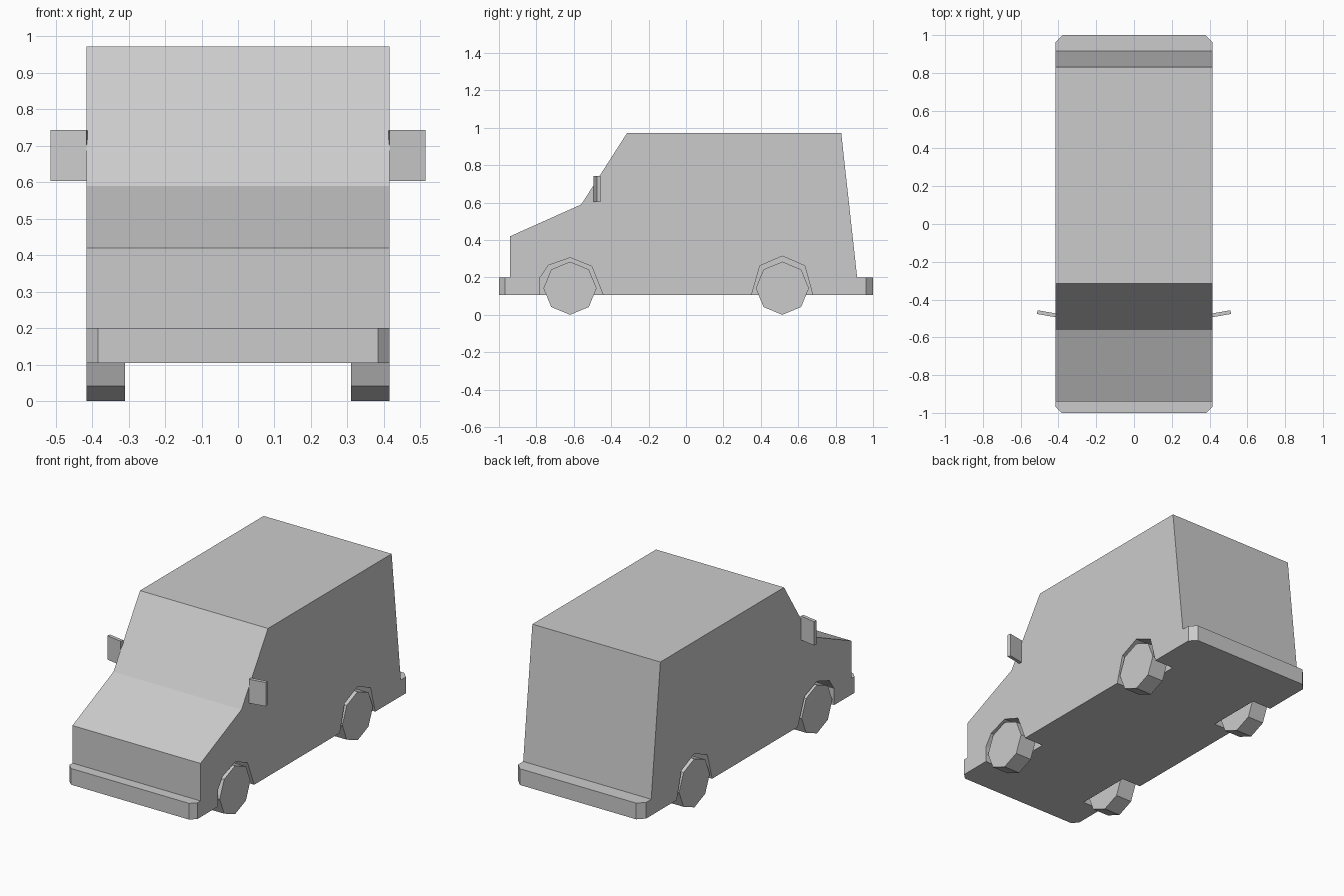
import bpy, bmesh, math
from mathutils import Matrix, Vector

cube = bpy.data.objects.get("Cube")
if cube:
    bpy.data.objects.remove(cube, do_unlink=True)

GREY = (0.6, 0.6, 0.6, 1)
grey = bpy.data.materials.new("plain grey")
grey.use_nodes = True
grey.diffuse_color = GREY
grey.node_tree.nodes["Principled BSDF"].inputs["Base Color"].default_value = GREY

HALF = 0.415    # half width of the body
FLOOR = 0.105   # underside height


def make_object(name, bm):
    bmesh.ops.recalc_face_normals(bm, faces=bm.faces)
    mesh = bpy.data.meshes.new(name)
    bm.to_mesh(mesh)
    bm.free()
    mesh.materials.append(grey)
    obj = bpy.data.objects.new(name, mesh)
    bpy.context.collection.objects.link(obj)
    return obj


def side_prism(profile, x0, x1):
    """Extrude a (y, z) side profile across the width."""
    bm = bmesh.new()
    face = bm.faces.new([bm.verts.new((x0, y, z)) for y, z in profile])
    out = bmesh.ops.extrude_face_region(bm, geom=[face])
    verts = [g for g in out["geom"] if isinstance(g, bmesh.types.BMVert)]
    bmesh.ops.translate(bm, verts=verts, vec=(x1 - x0, 0, 0))
    return bm


# Body shell with both bumpers in one side profile
body_profile = [(-1, FLOOR), (-1, 0.2), (-0.94, 0.2), (-0.94, 0.42),
                (-0.56, 0.59), (-0.315, 0.972), (0.83, 0.972),
                (0.915, 0.2), (1, 0.2), (1, FLOOR)]
bm = side_prism(body_profile, -HALF, HALF)

# Chamfer the upright bumper corners
for end, size in ((-1, 0.032), (1, 0.038)):
    corners = [e for e in bm.edges
               if all(abs(v.co.y - end) < 1e-4 for v in e.verts)
               and abs(e.verts[0].co.x - e.verts[1].co.x) < 1e-4]
    bmesh.ops.bevel(bm, geom=corners, offset=size, segments=1, affect='EDGES')
body = make_object("body", bm)

# Wheel arches cut into each side
arches = {
    "front": [(-0.78, 0.0), (-0.78, 0.2), (-0.735, 0.265), (-0.62, 0.305),
              (-0.505, 0.26), (-0.443, FLOOR), (-0.443, 0.0)],
    "rear": [(0.35, 0.0), (0.35, FLOOR), (0.395, 0.262), (0.515, 0.314),
             (0.635, 0.262), (0.678, FLOOR), (0.678, 0.0)],
}
for end, profile in arches.items():
    for side, sign in (("left", 1), ("right", -1)):
        cutter = make_object(f"{end}_{side}_arch_cutter",
                             side_prism(profile, sign * 0.29, sign * 0.6))
        cutter.hide_render = True
        mod = body.modifiers.new(f"{end}_{side}_arch", 'BOOLEAN')
        mod.operation = 'DIFFERENCE'
        mod.solver = 'EXACT'
        mod.object = cutter

# Apply the cuts and drop the cutters
bpy.context.view_layer.update()
cut_mesh = bpy.data.meshes.new_from_object(
    body.evaluated_get(bpy.context.evaluated_depsgraph_get()))
body.modifiers.clear()
body.data = cut_mesh
for obj in [o for o in bpy.data.objects if o.name.endswith("arch_cutter")]:
    bpy.data.objects.remove(obj, do_unlink=True)

# Eight-sided wheels standing on a corner
RADIUS = 0.142
for end, y in (("front", -0.62), ("rear", 0.515)):
    ring = [(y + RADIUS * math.sin(i * math.pi / 4),
             RADIUS - RADIUS * math.cos(i * math.pi / 4)) for i in range(8)]
    for side, sign in (("left", 1), ("right", -1)):
        make_object(f"{end}_{side}_wheel",
                    side_prism(ring, sign * 0.31, sign * HALF))

# Door mirrors, swept slightly back
for side, sign in (("left", 1), ("right", -1)):
    bm = bmesh.new()
    bmesh.ops.create_cube(bm, size=1)
    bmesh.ops.scale(bm, verts=bm.verts, vec=(0.1, 0.02, 0.14))
    bmesh.ops.rotate(bm, verts=bm.verts, cent=Vector(),
                     matrix=Matrix.Rotation(sign * math.radians(10), 3, 'Z'))
    bmesh.ops.translate(bm, verts=bm.verts, vec=(sign * 0.463, -0.475, 0.673))
    make_object(f"{side}_mirror", bm)
